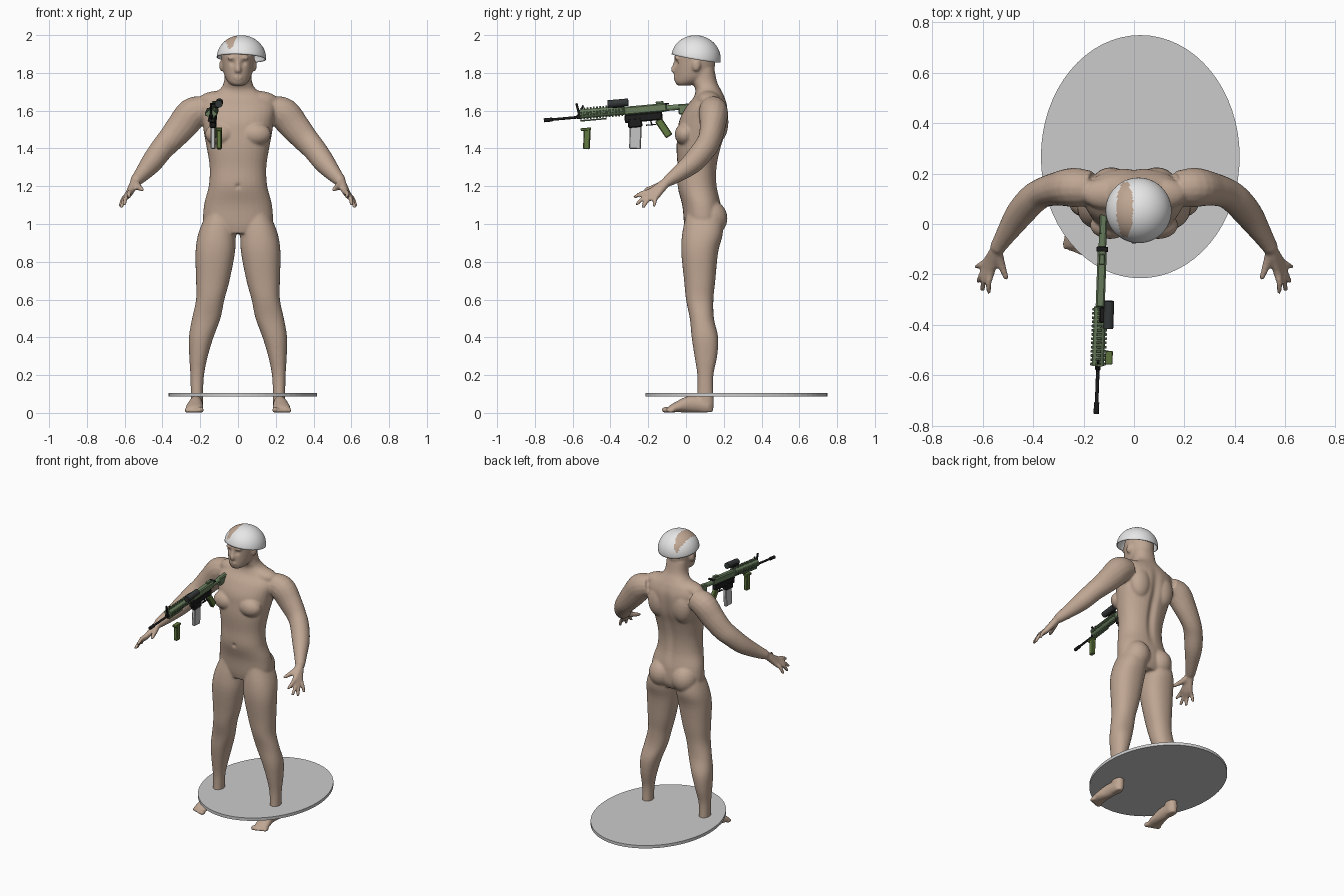
import bpy, bmesh, math
from mathutils import Vector, Matrix, Euler

cube = bpy.data.objects.get("Cube")
if cube:
    bpy.data.objects.remove(cube)


def material(name, r, g, b):
    m = bpy.data.materials.new(name)
    m.use_nodes = True
    m.diffuse_color = (r, g, b, 1)
    m.node_tree.nodes["Principled BSDF"].inputs["Base Color"].default_value = (r, g, b, 1)
    return m


SKIN = material("skin", .52, .38, .29)
WHITE = material("helmet white", .8, .8, .8)
GREY = material("base grey", .6, .6, .6)
SAGE = material("sage green", .14, .21, .11)
OLIVE = material("olive green", .12, .19, .05)
BLACK = material("black", .012, .012, .012)
DARK = material("dark grey", .035, .04, .04)
SILVER = material("magazine grey", .55, .55, .55)


def make_object(name, bm, *mats):
    bmesh.ops.recalc_face_normals(bm, faces=bm.faces)
    mesh = bpy.data.meshes.new(name)
    bm.to_mesh(mesh)
    bm.free()
    for m in mats:
        mesh.materials.append(m)
    obj = bpy.data.objects.new(name, mesh)
    bpy.context.collection.objects.link(obj)
    return obj


def smooth_path(points, steps=4):
    """Catmull-Rom interpolation of equal-length tuples."""
    pts = [Vector(p) for p in points]
    pts = [pts[0] * 2 - pts[1]] + pts + [pts[-1] * 2 - pts[-2]]
    out = []
    for a, b, c, d in zip(pts, pts[1:], pts[2:], pts[3:]):
        for i in range(steps):
            t = i / steps
            out.append((b * 2 + (c - a) * t + (a * 2 - b * 5 + c * 4 - d) * t**2
                        + (b * 3 - a - c * 3 + d) * t**3) / 2)
    return out + [pts[-2]]


def skin_rings(bm, rings, n=24, power=1.0):
    """Join elliptical rings (centre, u, v) into a capped tube."""
    def p(c):
        return math.copysign(abs(c) ** power, c)
    loops = []
    for centre, u, v in rings:
        angles = [math.tau * i / n for i in range(n)]
        loops.append([bm.verts.new(centre + u * p(math.cos(a)) + v * p(math.sin(a))) for a in angles])
    for lo, hi in zip(loops, loops[1:]):
        for i in range(n):
            j = (i + 1) % n
            bm.faces.new((lo[i], lo[j], hi[j], hi[i]))
    bm.faces.new(loops[0][::-1])
    bm.faces.new(loops[-1])


def loft(bm, sections, side=1, power=.9):
    """Horizontal sections: height, x min, x max, front y, back y."""
    rings = []
    for z, x0, x1, y0, y1 in smooth_path(sections):
        rings.append((Vector((side * (x0 + x1) / 2, (y0 + y1) / 2, z)),
                      Vector(((x1 - x0) / 2, 0, 0)), Vector((0, (y1 - y0) / 2, 0))))
    skin_rings(bm, rings, 32, power)


def tube(bm, points, side=1):
    """Path points: x, y, z, horizontal radius, vertical radius."""
    pts = smooth_path(points)
    pos = [Vector((side * p[0], p[1], p[2])) for p in pts]
    rings = []
    for i, p in enumerate(pts):
        t = (pos[min(i + 1, len(pos) - 1)] - pos[max(i - 1, 0)]).normalized()
        u = t.cross(Vector((0, 0, 1))).normalized()
        rings.append((pos[i], u * p[3], u.cross(t) * p[4]))
    skin_rings(bm, rings, 16)


def blob(bm, centre, radii, side=1):
    x, y, z = centre
    bmesh.ops.create_uvsphere(bm, u_segments=20, v_segments=12, radius=1,
                              matrix=Matrix.LocRotScale(Vector((side * x, y, z)), None, Vector(radii)))


# Body: torso and neck
body = bmesh.new()
torso = [(.95, .12, 0, .17), (1, .18, -.01, .19), (1.1, .18, -.02, .185), (1.2, .155, -.045, .165),
         (1.3, .15, -.045, .165), (1.4, .165, -.05, .185), (1.48, .18, -.045, .21),
         (1.55, .19, -.035, .22), (1.62, .2, 0, .22), (1.67, .165, .04, .205),
         (1.71, .1, .05, .185), (1.75, .075, .035, .165), (1.82, .07, .03, .15)]
loft(body, [(z, -w, w, f, b) for z, w, f, b in torso])

# Head and nose
head = [(1.733, .03, -.045, .02), (1.75, .052, -.058, .08), (1.78, .07, -.06, .13), (1.82, .08, -.06, .15),
        (1.86, .085, -.06, .155), (1.9, .087, -.058, .155), (1.94, .075, -.035, .14), (1.97, .045, 0, .1)]
loft(body, [(z, -w, w, f, b) for z, w, f, b in head], power=1)
tube(body, [(0, -.05, 1.87, .008, .01), (0, -.06, 1.84, .01, .012), (0, -.067, 1.815, .017, .014),
            (0, -.055, 1.803, .012, .01)])
blob(body, (0, -.056, 1.775), (.024, .012, .014))

leg = [(1.05, .02, .17, 0, .19), (.95, .012, .21, -.02, .195), (.85, .016, .225, -.025, .17),
       (.7, .045, .222, -.01, .155), (.6, .072, .222, 0, .145), (.5, .093, .243, .02, .148),
       (.4, .13, .26, .03, .17), (.3, .16, .258, .045, .165), (.2, .18, .252, .06, .145),
       (.1, .185, .25, .06, .145), (.05, .185, .25, .055, .148), (.005, .195, .245, .06, .142)]
arm = [(.17, .14, 1.61, .07, .07), (.24, .145, 1.585, .078, .085), (.3, .14, 1.515, .068, .08),
       (.36, .125, 1.445, .06, .07), (.405, .095, 1.395, .06, .064), (.457, .035, 1.325, .056, .058),
       (.51, -.045, 1.262, .04, .042), (.545, -.1, 1.225, .03, .03)]
foot = [(.218, .12, .036, .034, .035), (.222, .03, .046, .036, .046),
        (.23, -.05, .03, .047, .028), (.232, -.092, .017, .046, .016)]
finger_tips = [(.575, -.275, 1.14), (.602, -.265, 1.1), (.618, -.23, 1.085), (.625, -.17, 1.09)]

for side in (1, -1):
    loft(body, leg, side)
    tube(body, arm, side)
    tube(body, foot, side)
    # Toes
    for i in range(5):
        r = .016 if i == 0 else .0115
        blob(body, (.196 + .019 * i, -.108 + .007 * i, r), (r, .022, r), side)
    # Hand: every finger starts at the wrist so the bases merge into a palm
    wrist = Vector((.545, -.1, 1.225))
    middle = sum((Vector(t) for t in finger_tips), Vector()) / 4
    for tip in finger_tips:
        tip = Vector(tip)
        knuckle = wrist.lerp(tip.lerp(middle, .35), .52)
        bend = knuckle.lerp(tip, .5) + Vector((.006, -.004, .006))
        tube(body, [(*wrist, .024, .024), (*knuckle, .017, .017), (*bend, .0125, .0125),
                    (*tip, .009, .009)], side)
    tube(body, [(*wrist, .022, .022), (.53, -.15, 1.2, .018, .018), (.505, -.22, 1.18, .01, .01)], side)
    # Ear, brow, chest, shoulder blade, hip
    blob(body, (.088, .055, 1.838), (.011, .021, .032), side)
    blob(body, (.03, -.048, 1.878), (.028, .014, .01), side)
    blob(body, (.095, -.005, 1.475), (.08, .055, .06), side)
    blob(body, (.09, .165, 1.54), (.075, .06, .11), side)
    blob(body, (.088, .13, 1.03), (.085, .09, .095), side)
    blob(body, (.1, .12, 1.655), (.11, .065, .05), side)

figure = make_object("body", body, SKIN)
remesh = figure.modifiers.new("merge", 'REMESH')
remesh.mode = 'VOXEL'
remesh.voxel_size = .0075
soften = figure.modifiers.new("soften", 'SMOOTH')
soften.iterations = 4
bpy.context.view_layer.objects.active = figure
for name in ("merge", "soften"):
    bpy.ops.object.modifier_apply(modifier=name)

# Sculpt eye sockets, mouth, navel and spine groove
dents = [((.032, -.058, 1.853), .015, .012), ((-.032, -.058, 1.853), .015, .012),
         ((0, -.065, 1.774), .006, .005), ((0, -.045, 1.2), .012, .01)]
for v in figure.data.vertices:
    for centre, radius, depth in dents:
        v.co.y += depth * math.exp(-((v.co - Vector(centre)).length / radius) ** 2)
    if v.co.y > .1 and 1.1 < v.co.z < 1.68:
        fade = math.sin(math.pi * (v.co.z - 1.1) / .58)
        v.co.y -= .016 * fade * math.exp(-(v.co.x / .025) ** 2)
figure.data.shade_smooth()

# Helmet: open dome with a bare patch on its right side
dome = bmesh.new()
bmesh.ops.create_uvsphere(dome, u_segments=64, v_segments=40, radius=.131)
bmesh.ops.delete(dome, geom=[v for v in dome.verts if v.co.z < -.001], context='VERTS')
place = Matrix.LocRotScale(Vector((.018, .053, 1.877)), Euler((-.17, .05, 0)), Vector((1, 1, .93)))
bmesh.ops.transform(dome, matrix=place, verts=dome.verts)
for f in dome.faces:
    c = f.calc_center_median()
    inside = ((c.x + .036) / .033) ** 2 + ((c.y - .058) / .11) ** 2 < 1
    f.material_index = int(inside)
helmet = make_object("helmet", dome, WHITE, SKIN)
shell = helmet.modifiers.new("shell", 'SOLIDIFY')
shell.thickness = .005
helmet.data.shade_smooth()

# Base disk
disk = bmesh.new()
bmesh.ops.create_cone(disk, cap_ends=True, segments=64, radius1=1, radius2=1, depth=1,
                      matrix=Matrix.LocRotScale(Vector((.025, .267, .096)), None, Vector((.394, .482, .02))))
make_object("base_disk", disk, GREY)

# Rifle: parts follow one slightly tilted axis
PITCH, YAW = .09, -.037


def place_part(obj, y, z, dx, slant):
    obj.location = (-.122 + .037 * y + dx, y, z)
    obj.rotation_euler = (PITCH + slant, 0, YAW)
    return obj


def box(name, mat, y, z, size, dx=0, slant=0):
    bm = bmesh.new()
    bmesh.ops.create_cube(bm, size=1, matrix=Matrix.Diagonal((*size, 1)))
    obj = place_part(make_object(name, bm, mat), y, z, dx, slant)
    edge = obj.modifiers.new("edge", 'BEVEL')
    edge.width = min(size) * .18
    return obj


def rod(name, mat, y, z, radius, length, dx=0):
    bm = bmesh.new()
    bmesh.ops.create_cone(bm, cap_ends=True, segments=16, radius1=radius, radius2=radius, depth=length,
                          matrix=Matrix.Rotation(math.pi / 2, 4, 'X'))
    return place_part(make_object(name, bm, mat), y, z, dx, 0)


rod("barrel", BLACK, -.63, 1.56, .007, .22)
rod("flash_hider", BLACK, -.73, 1.551, .0105, .045)
box("front_sight_post", BLACK, -.572, 1.605, (.01, .012, .07), slant=.15)
box("front_sight_brace", BLACK, -.556, 1.6, (.01, .01, .06), slant=-.5)
box("front_sight_base", BLACK, -.565, 1.568, (.022, .03, .024))
rod("handguard", SAGE, -.445, 1.592, .024, .235)
box("lower_rail", SAGE, -.49, 1.552, (.018, .14, .008))
box("upper_receiver", SAGE, -.215, 1.608, (.036, .23, .045))
box("lower_receiver", BLACK, -.225, 1.565, (.032, .2, .045))
box("magazine_well", BLACK, -.27, 1.535, (.034, .075, .05))
box("magazine", SILVER, -.268, 1.462, (.024, .062, .13), slant=-.12)
box("trigger_guard", BLACK, -.185, 1.525, (.012, .055, .006))
box("trigger", BLACK, -.185, 1.54, (.006, .007, .025), slant=.2)
box("pistol_grip", OLIVE, -.118, 1.508, (.026, .04, .105), slant=.5)
rod("buffer_tube", SAGE, -.06, 1.617, .015, .1)
box("stock", SAGE, .01, 1.61, (.03, .1, .055))
box("charging_handle", BLACK, -.1, 1.636, (.045, .02, .008))
box("rear_sight", SAGE, -.14, 1.642, (.022, .04, .014))
box("fore_grip", OLIVE, -.525, 1.452, (.026, .036, .112), dx=.042, slant=-.12)
box("fore_grip_cap", OLIVE, -.53, 1.502, (.03, .054, .014), dx=.042)
rod("optic", DARK, -.36, 1.64, .02, .11, dx=.035)
box("optic_mount", BLACK, -.36, 1.628, (.04, .06, .024), dx=.018)

# Rail teeth along the top, bottom and sides of the handguard
for name, dx, dz, size in (("top", 0, .027, (.02, .009, .01)), ("bottom", 0, -.026, (.02, .009, .01)),
                           ("left", .026, 0, (.01, .009, .02)), ("right", -.026, 0, (.01, .009, .02))):
    tooth = box(name + "_rail_teeth", SAGE, -.555, 1.583 + dz, size, dx)
    row = tooth.modifiers.new("row", 'ARRAY')
    row.count = 14
    row.use_relative_offset = False
    row.use_constant_offset = True
    row.constant_offset_displace = (0, .0168, 0)
